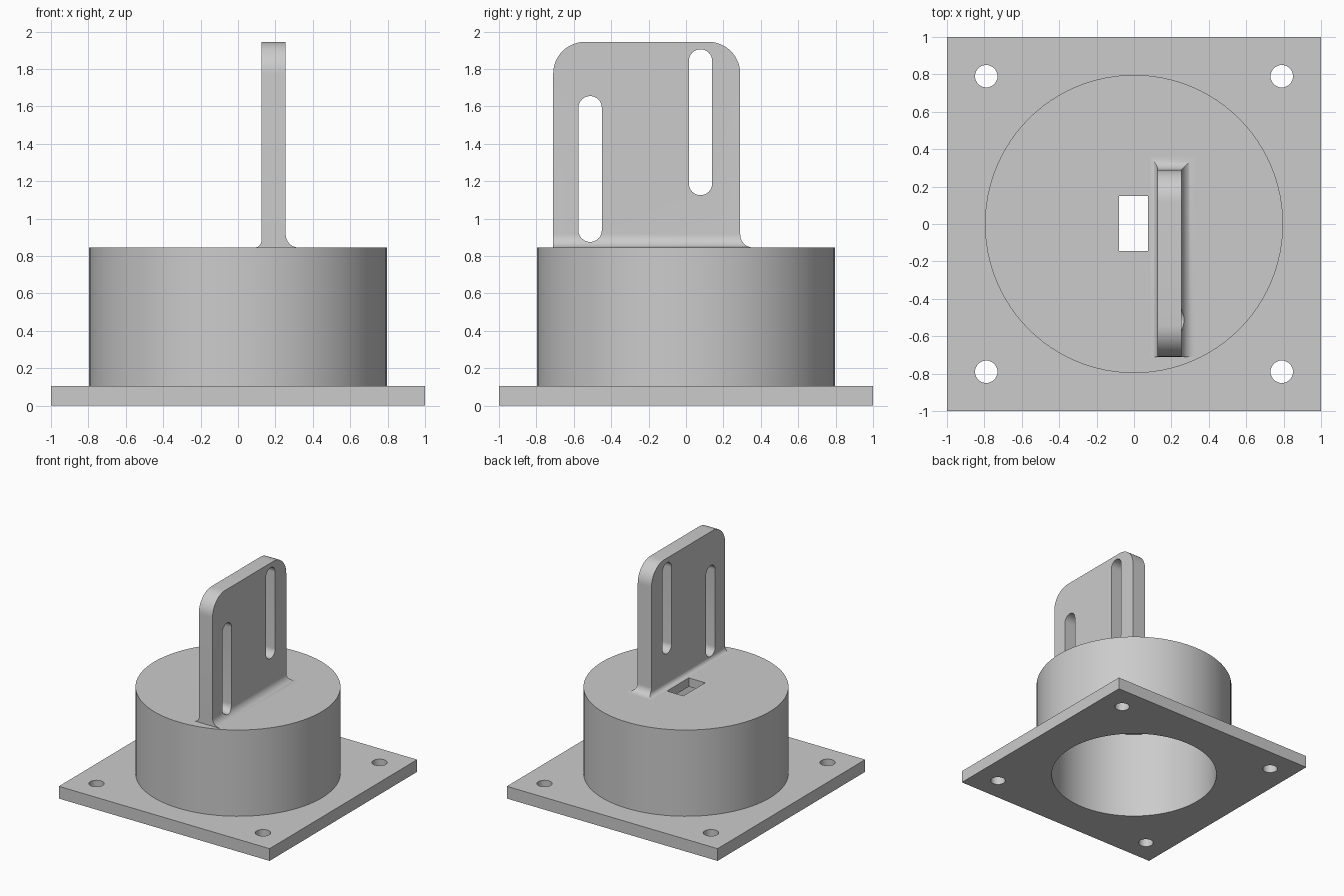
import bpy
import bmesh
from math import sin, cos, pi, sqrt, radians

cube = bpy.data.objects.get("Cube")
if cube:
    bpy.data.objects.remove(cube, do_unlink=True)

grey = bpy.data.materials.new("light grey")
grey.use_nodes = True
grey.diffuse_color = (0.6, 0.6, 0.6, 1)
grey.node_tree.nodes["Principled BSDF"].inputs["Base Color"].default_value = grey.diffuse_color

PLATE_TOP, HOUSING_TOP, CEILING = 0.105, 0.845, 0.77


def make(name, bm):
    bmesh.ops.recalc_face_normals(bm, faces=bm.faces)
    mesh = bpy.data.meshes.new(name)
    bm.to_mesh(mesh)
    bm.free()
    mesh.materials.append(grey)
    obj = bpy.data.objects.new(name, mesh)
    bpy.context.collection.objects.link(obj)
    return obj


def prism(name, outline, axis, lo, hi):
    """Extrude a 2D outline along z (x, y outline) or along x (y, z outline)."""
    bm = bmesh.new()
    place = (lambda a, b: (a, b, lo)) if axis == "z" else (lambda a, b: (lo, a, b))
    face = bm.faces.new([bm.verts.new(place(a, b)) for a, b in outline])
    out = bmesh.ops.extrude_face_region(bm, geom=[face])
    verts = [g for g in out["geom"] if isinstance(g, bmesh.types.BMVert)]
    step = (0, 0, hi - lo) if axis == "z" else (hi - lo, 0, 0)
    bmesh.ops.translate(bm, verts=verts, vec=step)
    return make(name, bm)


def box_outline(x0, x1, y0, y1):
    return [(x0, y0), (x1, y0), (x1, y1), (x0, y1)]


def circle(r, n, cx=0, cy=0):
    return [(cx + r * cos(2 * pi * i / n), cy + r * sin(2 * pi * i / n)) for i in range(n)]


def slot_outline(y0, y1, z0, z1, n=16):
    r, mid = (y1 - y0) / 2, (y0 + y1) / 2
    top = [(mid + r * cos(pi * i / n), z1 - r + r * sin(pi * i / n)) for i in range(n + 1)]
    low = [(mid - r * cos(pi * i / n), z0 + r - r * sin(pi * i / n)) for i in range(n + 1)]
    return top + low


def cut(obj, cutters):
    bpy.context.view_layer.objects.active = obj
    for c in cutters:
        c.hide_render = True
        mod = obj.modifiers.new("cut", "BOOLEAN")
        mod.operation, mod.solver, mod.object = "DIFFERENCE", "EXACT", c
        bpy.ops.object.modifier_apply(modifier=mod.name)
        bpy.data.objects.remove(c, do_unlink=True)


def smooth(obj):
    bpy.ops.object.select_all(action="DESELECT")
    obj.select_set(True)
    bpy.context.view_layer.objects.active = obj
    bpy.ops.object.shade_smooth_by_angle(angle=radians(30))


# Square base plate with bore and corner holes
plate = prism("base_plate", box_outline(-1, 1, -1, 1), "z", 0, PLATE_TOP)
cut(plate, [prism("bore_cutter", circle(0.674, 96), "z", -0.1, 0.3)] +
    [prism("hole_cutter", circle(0.06, 32, 0.79 * sx, 0.79 * sy), "z", -0.1, 0.3)
     for sx in (-1, 1) for sy in (-1, 1)])

# Round housing, hollow from below, with a rectangular window in its top
housing = prism("housing", circle(0.797, 96), "z", PLATE_TOP, HOUSING_TOP)
cut(housing, [prism("bore_cutter", circle(0.674, 96), "z", -0.1, CEILING),
              prism("window_cutter", box_outline(-0.08, 0.075, -0.145, 0.15), "z", 0.5, 1)])

# Upright bracket: stacked rectangles, flared at the foot, rounded at the top
X0, X1, Y0, Y1, TOP = 0.125, 0.255, -0.71, 0.29, 1.945
FLARE, SMALL, CORNER, STEPS = 0.07, 0.036, 0.17, 12


def flare(r, h):
    return r - sqrt(max(0, r * r - (r - h) ** 2)) if h < r else 0


heights = [FLARE * (1 - cos(pi / 2 * i / STEPS)) for i in range(STEPS + 1)]
rings = [(X0 - flare(SMALL, h), X1 + flare(FLARE, h), Y0, Y1 + flare(FLARE, h), HOUSING_TOP + h)
         for h in heights]
for i in range(STEPS + 1):
    a = pi / 2 * i / STEPS
    inset = CORNER * (1 - cos(a))
    rings.append((X0, X1, Y0 + inset, Y1 - inset, TOP - CORNER + CORNER * sin(a)))

bm = bmesh.new()
loops = [[bm.verts.new((x, y, r[4])) for x, y in box_outline(*r[:4])] for r in rings]
for low, high in zip(loops, loops[1:]):
    for i in range(4):
        j = (i + 1) % 4
        bm.faces.new((low[i], low[j], high[j], high[i]))
bm.faces.new(loops[0])
bm.faces.new(loops[-1])
bracket = make("bracket", bm)
cut(bracket, [prism("slot_cutter", slot_outline(*s), "x", -0.1, 0.6)
              for s in ((-0.575, -0.45, 0.875, 1.655), (0.015, 0.14, 1.125, 1.905))])

for part in (plate, housing, bracket):
    smooth(part)
